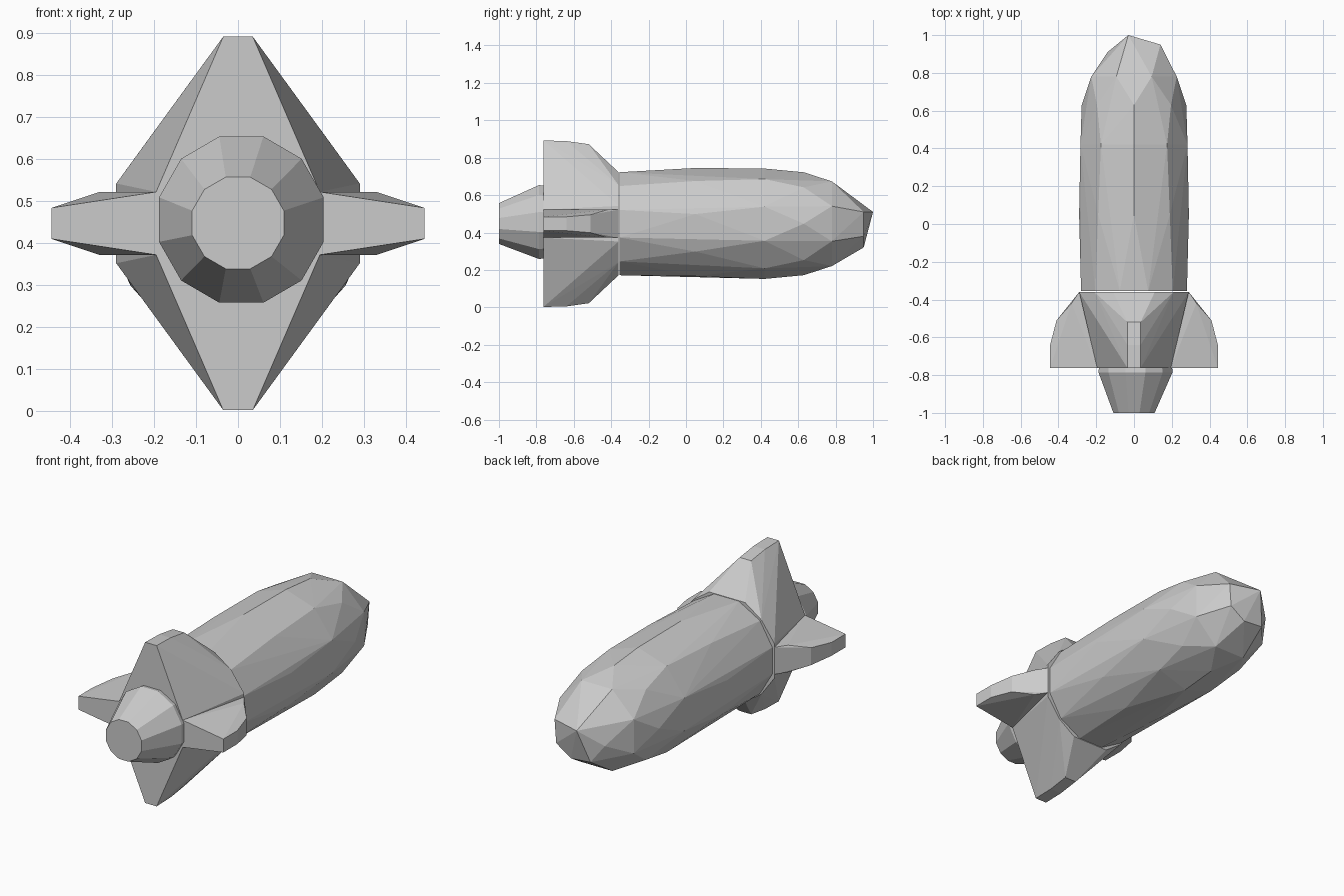
import bpy, bmesh, math

if "Cube" in bpy.data.objects:
    bpy.data.objects.remove(bpy.data.objects["Cube"])

CZ = 0.447  # height of the long axis


def ring(y, rx, rz, n, phase=0.5, cx=0.0, cz=CZ):
    """Points of an n-sided ring around the long axis."""
    return [(cx + rx * math.cos(2 * math.pi * (i + phase) / n), y,
             cz + rz * math.sin(2 * math.pi * (i + phase) / n)) for i in range(n)]


def both(points):
    """Points plus their mirror images across x = 0."""
    return points + [(-x, y, z) for x, y, z in points]


def hull(name, points):
    """Flat-faced convex solid around the points."""
    bm = bmesh.new()
    for p in points:
        bm.verts.new(p)
    res = bmesh.ops.convex_hull(bm, input=bm.verts[:])
    spare = {v for v in res["geom_interior"] + res["geom_unused"]
             if isinstance(v, bmesh.types.BMVert)}
    bmesh.ops.delete(bm, geom=list(spare), context="VERTS")
    bmesh.ops.dissolve_limit(bm, angle_limit=0.02, verts=bm.verts[:], edges=bm.edges[:])
    bmesh.ops.recalc_face_normals(bm, faces=bm.faces[:])
    me = bpy.data.meshes.new(name)
    bm.to_mesh(me)
    bm.free()
    ob = bpy.data.objects.new(name, me)
    bpy.context.collection.objects.link(ob)
    return ob


# Fuselage: tapered faceted tube with an uneven blunt nose
nose = [(-0.03, 1.0, 0.51), (0.14, 0.95, 0.51), (0.13, 0.95, 0.38),
        (0.04, 0.95, 0.32), (-0.08, 0.95, 0.33), (-0.14, 0.91, 0.42)]
hull("fuselage",
     ring(-0.355, 0.29, 0.285, 12)
     + ring(0.05, 0.295, 0.298, 9, 0.25)
     + ring(0.42, 0.298, 0.295, 10, 0.5)
     + ring(0.63, 0.277, 0.275, 8, 0.0)
     + ring(0.78, 0.245, 0.245, 8, 0.5) + nose)

# Exhaust nozzle
hull("nozzle",
     ring(-0.755, 0.2, 0.2, 12, cx=0.008, cz=0.456)
     + ring(-0.785, 0.203, 0.205, 12, cx=0.008, cz=0.456)
     + ring(-1.0, 0.113, 0.113, 12, cz=0.448))

# Upper and lower tail fins, each flaring into the fuselage
fin = both([(0.035, -0.762, 0.445), (0.035, -0.64, 0.442), (0.035, -0.52, 0.425),
            (0.195, -0.762, 0.075), (0.29, -0.36, 0.075), (0.29, -0.36, 0.095),
            (0.21, -0.36, 0.205), (0.11, -0.36, 0.275)])
for name, side in (("upper_fin", 1), ("lower_fin", -1)):
    hull(name, [(x, y, CZ + side * z) for x, y, z in fin])

# Side fins, joined through the tail core
hull("side_fins", both([
    (x, y, CZ + side * h) for side in (1, -1)
    for x, y, h in ((0.195, -0.762, 0.075), (0.29, -0.36, 0.075),
                    (0.33, -0.42, 0.075), (0.41, -0.51, 0.048),
                    (0.444, -0.64, 0.037), (0.444, -0.762, 0.037))]))
